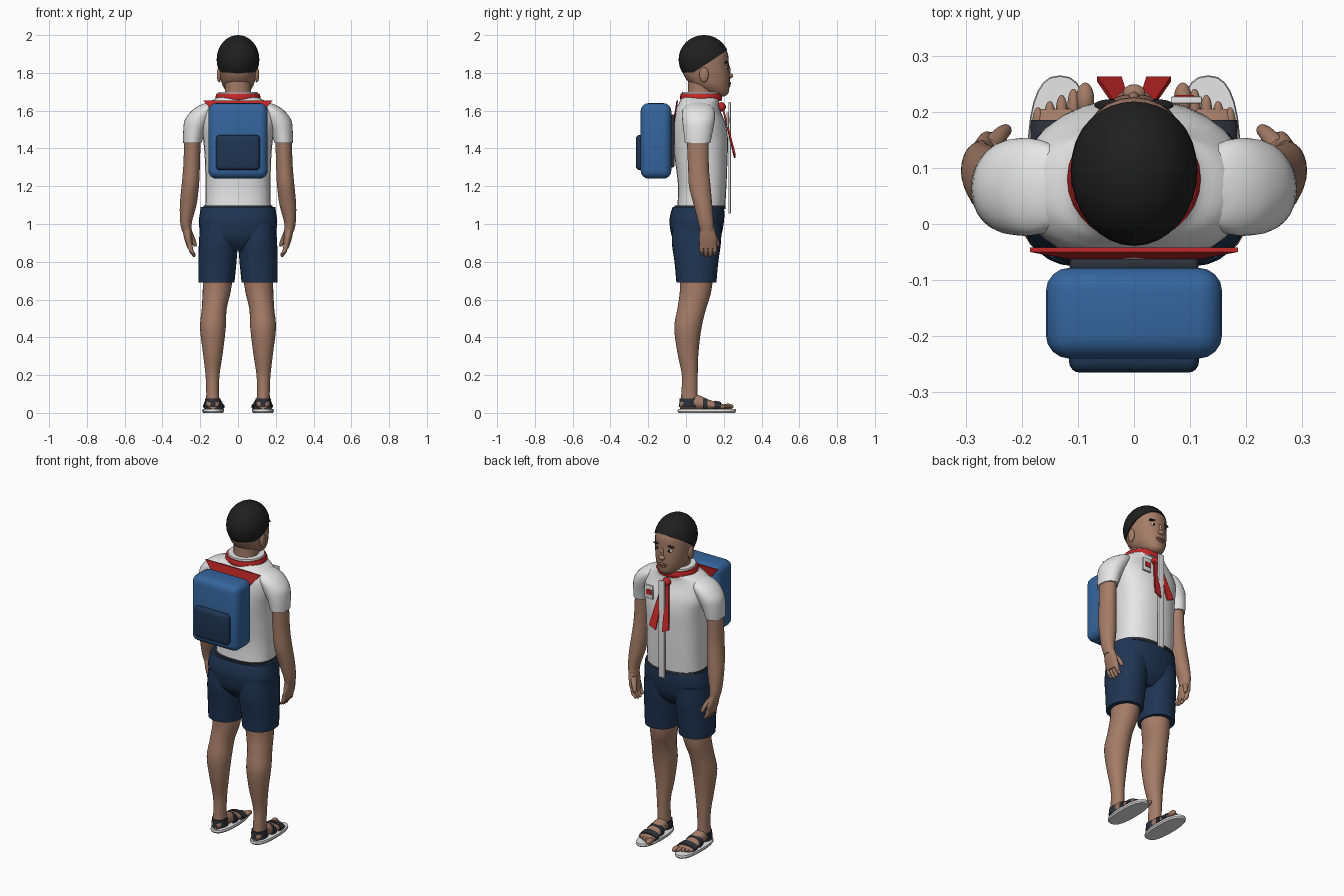
import bpy, bmesh, math
from mathutils import Vector, Matrix

cube = bpy.data.objects.get("Cube")
if cube:
    bpy.data.objects.remove(cube, do_unlink=True)


def material(name, rgb):
    mat = bpy.data.materials.new(name)
    mat.use_nodes = True
    mat.diffuse_color = (*rgb, 1)
    mat.node_tree.nodes["Principled BSDF"].inputs["Base Color"].default_value = (*rgb, 1)
    return mat


skin = material("skin", (.37, .2, .135))
white = material("white cloth", (.8, .8, .81))
navy = material("navy", (.014, .035, .085))
blue = material("bag blue", (.035, .13, .34))
red = material("scarf red", (.55, .02, .02))
black = material("hair black", (.014, .014, .014))
charcoal = material("strap charcoal", (.025, .03, .04))
lip = material("lip brown", (.25, .1, .08))


def finish(bm, name, mat, angle=40):
    bmesh.ops.recalc_face_normals(bm, faces=bm.faces[:])
    mesh = bpy.data.meshes.new(name)
    bm.to_mesh(mesh)
    bm.free()
    mesh.materials.append(mat)
    obj = bpy.data.objects.new(name, mesh)
    bpy.context.collection.objects.link(obj)
    bpy.ops.object.select_all(action='DESELECT')
    obj.select_set(True)
    bpy.context.view_layer.objects.active = obj
    bpy.ops.object.shade_smooth_by_angle(angle=math.radians(angle))
    return obj


def smooth_rows(rows, steps):
    """Catmull-Rom interpolation between control rows."""
    rows = [Vector(r) for r in rows]
    out = []
    for i in range(len(rows) - 1):
        b, c = rows[i], rows[i + 1]
        a, d = rows[max(i - 1, 0)], rows[min(i + 2, len(rows) - 1)]
        for k in range(steps):
            t = k / steps
            out.append(b + (c - a) * t / 2 + (a * 2 - b * 5 + c * 4 - d) * t * t / 2
                       + (b * 3 - a - c * 3 + d) * t ** 3 / 2)
    return out + [rows[-1]]


def loft(name, mat, rows, power=2, side=1, along_y=False, steps=4, sides=28):
    """Skin super-ellipse rings: (height, centre a, centre b, radius a, radius b)."""
    bm = bmesh.new()
    rings = []
    for h, ca, cb, ra, rb in smooth_rows(rows, steps):
        ring = []
        for i in range(sides):
            c, s = math.cos(math.tau * i / sides), math.sin(math.tau * i / sides)
            a = ca + ra * math.copysign(abs(c) ** (2 / power), c)
            b = cb + rb * math.copysign(abs(s) ** (2 / power), s)
            ring.append(bm.verts.new((a * side, h, b) if along_y else (a * side, b, h)))
        rings.append(ring)
    for lo, hi in zip(rings, rings[1:]):
        for i in range(sides):
            j = (i + 1) % sides
            bm.faces.new((lo[i], lo[j], hi[j], hi[i]))
    bm.faces.new(rings[0])
    bm.faces.new(rings[-1])
    return finish(bm, name, mat)


def ball(name, mat, centre, radii, tilt=0, cut=None):
    bm = bmesh.new()
    bmesh.ops.create_uvsphere(bm, u_segments=32, v_segments=20, radius=1)
    place = Matrix.Translation(centre) @ Matrix.Rotation(tilt, 4, 'Y') @ Matrix.Diagonal((*radii, 1))
    bmesh.ops.transform(bm, matrix=place, verts=bm.verts)
    if cut:
        geom = bm.verts[:] + bm.edges[:] + bm.faces[:]
        bmesh.ops.bisect_plane(bm, geom=geom, plane_co=cut[0], plane_no=cut[1], clear_inner=True)
        bmesh.ops.holes_fill(bm, edges=[e for e in bm.edges if e.is_boundary])
    return finish(bm, name, mat)


def box(name, mat, low, high, bevel=0):
    low, high = Vector(low), Vector(high)
    bm = bmesh.new()
    bmesh.ops.create_cube(bm, size=1)
    place = Matrix.Translation((low + high) / 2) @ Matrix.Diagonal((*(high - low), 1))
    bmesh.ops.transform(bm, matrix=place, verts=bm.verts)
    if bevel:
        bmesh.ops.bevel(bm, geom=bm.edges[:], offset=bevel, segments=4, profile=.5, affect='EDGES')
    return finish(bm, name, mat)


def plate(name, mat, points, depth):
    """Flat polygon given thickness along y."""
    bm = bmesh.new()
    face = bm.faces.new([bm.verts.new(p) for p in points])
    new = bmesh.ops.extrude_face_region(bm, geom=[face])["geom"]
    bmesh.ops.translate(bm, vec=(0, depth, 0), verts=[v for v in new if isinstance(v, bmesh.types.BMVert)])
    return finish(bm, name, mat, 20)


# Head, face and hair
loft("head", skin, [
    (1.675, 0, .17, .025, .03), (1.69, 0, .163, .05, .06), (1.73, 0, .133, .08, .097),
    (1.78, 0, .112, .094, .12), (1.84, 0, .1, .102, .127), (1.9, 0, .096, .102, .126),
    (1.95, 0, .092, .085, .1), (1.98, 0, .092, .04, .05)], 2.1)
loft("neck", skin, [(1.63, 0, .08, .078, .078), (1.7, 0, .08, .07, .07), (1.8, 0, .085, .072, .075)])
ball("hair", black, (0, .095, 1.87), (.113, .134, .13), cut=((0, .1, 1.842), (0, -.155, .235)))
ball("nose_tip", skin, (0, .233, 1.785), (.02, .016, .014))
ball("nose_bridge", skin, (0, .222, 1.81), (.011, .014, .035))
ball("upper_lip", lip, (0, .226, 1.745), (.03, .013, .008))
ball("lower_lip", lip, (0, .223, 1.733), (.025, .013, .009))
for s, label in ((1, "left"), (-1, "right")):
    ball(f"{label}_ear", skin, (s * .1, .095, 1.79), (.012, .025, .04))
    ball(f"{label}_eye", white, (s * .04, .211, 1.83), (.018, .01, .008))
    ball(f"{label}_pupil", black, (s * .04, .218, 1.83), (.008, .005, .008))
    ball(f"{label}_eyebrow", black, (s * .043, .212, 1.857), (.028, .01, .006), s * .15)

# Shirt
loft("shirt_body", white, [
    (1.08, 0, .08, .174, .127), (1.2, 0, .086, .172, .128), (1.35, 0, .08, .176, .14),
    (1.45, 0, .075, .185, .147), (1.53, 0, .07, .2, .14), (1.6, 0, .062, .195, .12),
    (1.64, 0, .068, .165, .105), (1.665, 0, .077, .118, .103), (1.69, 0, .08, .1, .096)], 2.4)
loft("shirt_collar", white, [(1.65, 0, .08, .112, .107), (1.7, 0, .08, .102, .1)])
box("button_placket", white, (-.02, .224, 1.055), (.02, .237, 1.645), .004)
box("chest_badge", white, (.066, .215, 1.51), (.121, .227, 1.59), .002)
box("badge_stripe", red, (.074, .222, 1.535), (.107, .23, 1.565))

# Neck scarf
loft("scarf_ring", red, [(1.652, 0, .08, .113, .108), (1.67, 0, .08, .119, .112), (1.69, 0, .08, .113, .108)])
ball("scarf_knot", red, (0, .187, 1.62), (.026, .024, .025))
plate("scarf_back", red, [(-.185, -.05, 1.655), (.185, -.05, 1.655), (0, -.084, 1.44)], .008)
for s, label in ((1, "left"), (-1, "right")):
    plate(f"{label}_scarf_tail", red, [
        (s * .002, .19, 1.615), (s * .022, .19, 1.615), (s * .066, .254, 1.37), (s * .022, .254, 1.35)], .009)

# Backpack
box("backpack", blue, (-.157, -.24, 1.24), (.157, -.078, 1.64), .042)
box("backpack_pocket", navy, (-.116, -.265, 1.285), (.116, -.215, 1.472), .02)
box("backpack_panel", charcoal, (-.115, -.085, 1.3), (.115, -.06, 1.58), .01)

# Shorts seat and waistband
loft("shorts_seat", navy, [
    (.86, 0, .055, .08, .08), (.92, 0, .055, .185, .125), (1, 0, .056, .207, .143),
    (1.05, 0, .06, .203, .143), (1.09, 0, .065, .197, .136)], 2.4)
loft("waistband", charcoal, [(1.08, 0, .074, .186, .136), (1.097, 0, .074, .182, .134)], 2.4, steps=1)

for s, label in ((1, "left"), (-1, "right")):
    # Sleeve and arm
    loft(f"{label}_sleeve", white, [
        (1.43, .241, .062, .049, .068), (1.49, .232, .064, .058, .077), (1.55, .21, .066, .072, .086),
        (1.6, .178, .066, .067, .085), (1.63, .15, .066, .05, .065), (1.645, .13, .066, .025, .03)], side=s)
    loft(f"{label}_arm", skin, [
        (.96, .27, .112, .026, .036), (1.01, .275, .105, .031, .041), (1.1, .264, .09, .044, .049),
        (1.2, .253, .073, .046, .057), (1.3, .246, .066, .044, .055), (1.45, .241, .062, .043, .058)], side=s)
    # Hand with fingers and thumb
    loft(f"{label}_palm", skin, [
        (.87, .253, .117, .014, .042), (.92, .263, .117, .021, .048), (.98, .271, .112, .025, .037)], side=s)
    for i in range(4):
        y, tip = .083 + .023 * i, .822 + .009 * abs(i - 1.5)
        loft(f"{label}_finger", skin, [
            (tip, .233, y, .004, .005), (tip + .01, .236, y, .01, .01),
            (.86, .248, y, .012, .012), (.9, .256, y, .012, .012)], side=s, sides=12)
    loft(f"{label}_thumb", skin, [
        (.88, .228, .168, .005, .005), (.89, .229, .167, .011, .011),
        (.92, .24, .157, .014, .014), (.96, .26, .132, .018, .02)], side=s, sides=12)

    # Shorts leg and bare leg
    loft(f"{label}_shorts_leg", navy, [
        (.69, .114, .055, .095, .106), (.8, .109, .055, .101, .116),
        (.9, .104, .055, .103, .13), (1, .1, .058, .1, .13)], 2.2, side=s)
    loft(f"{label}_leg", skin, [
        (.03, .133, .018, .038, .048), (.1, .134, .018, .034, .043), (.2, .135, .02, .037, .042),
        (.32, .133, .01, .053, .056), (.45, .133, .01, .068, .072), (.55, .126, .03, .066, .076),
        (.64, .113, .05, .074, .083), (.74, .105, .055, .08, .09)], side=s)

    # Foot, toes and sandal
    loft(f"{label}_foot", skin, [
        (-.033, .133, .04, .02, .02), (-.01, .133, .05, .036, .035), (.06, .132, .055, .038, .04),
        (.12, .13, .043, .045, .027), (.18, .127, .034, .052, .018), (.205, .126, .031, .048, .011)],
        side=s, along_y=True)
    for i in range(5):
        size = .016 if i == 0 else .0105
        ball(f"{label}_toe", skin, (s * (.087 + .021 * i), .222 - .011 * i, .033), (size, .03, size))
    loft(f"{label}_sole", white, [(0, .132, .11, .052, .148), (.008, .132, .11, .058, .155),
                                  (.02, .132, .11, .056, .153)], 2.5, side=s, steps=1)
    loft(f"{label}_heel_strap", charcoal, [(.03, .133, .016, .044, .053), (.075, .133, .016, .041, .05)],
         side=s, steps=1)
    loft(f"{label}_instep_strap", charcoal, [(.09, .131, .044, .05, .038), (.115, .13, .04, .052, .034)],
         side=s, along_y=True, steps=1)
    loft(f"{label}_toe_strap", charcoal, [(.15, .129, .036, .056, .029), (.185, .127, .034, .057, .024)],
         side=s, along_y=True, steps=1)
